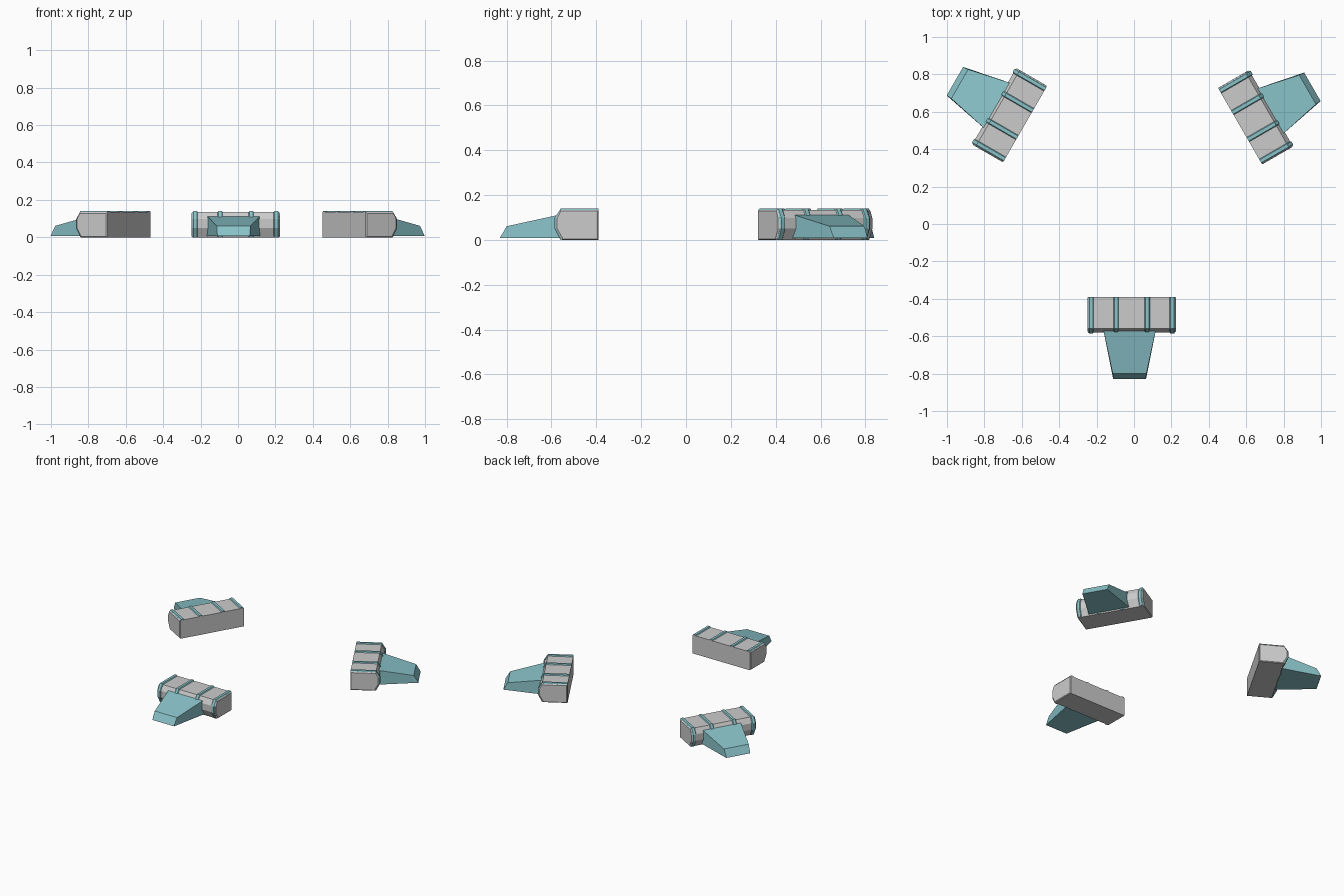
import bpy, math
from mathutils import Matrix

if "Cube" in bpy.data.objects:
    bpy.data.objects.remove(bpy.data.objects["Cube"])

teal = bpy.data.materials.new("teal")
teal.diffuse_color = (0.25, 0.54, 0.58, 1)
teal.use_nodes = True
teal.node_tree.nodes["Principled BSDF"].inputs["Base Color"].default_value = teal.diffuse_color


def profile(d, e=0.0):
    """Cross-section (y, z): d insets the top and outer side, e the back and base."""
    return [(0.098 - e, e), (0.098 - e, 0.14 - d), (-0.071, 0.14 - d),
            (-0.099 + d, 0.097), (-0.099 + d, 0.05), (-0.073 + d, e)]


def loft(name, sections, matrix, mat=None):
    """Join equal-sized rings of points into a closed solid."""
    n = len(sections[0])
    verts = [p for s in sections for p in s]
    faces = [tuple(range(n))[::-1],
             tuple(range(len(verts) - n, len(verts)))]
    for k in range(len(sections) - 1):
        for i in range(n):
            j = (i + 1) % n
            faces.append((k * n + i, k * n + j, k * n + n + j, k * n + n + i))
    me = bpy.data.meshes.new(name)
    me.from_pydata(verts, [], faces)
    me.update()
    ob = bpy.data.objects.new(name, me)
    bpy.context.collection.objects.link(ob)
    ob.matrix_world = matrix
    if mat:
        me.materials.append(mat)
    return ob


def ring(x, d, e=0.0):
    return [(x, y, z) for y, z in profile(d, e)]


def module(tag, x, y, degrees):
    m = Matrix.Translation((x, y, 0)) @ Matrix.Rotation(math.radians(degrees), 4, 'Z')

    # Long body with slightly chamfered end plates
    loft(tag + "_body", [ring(-0.236, 0.012, 0.005), ring(-0.231, 0.006),
                         ring(0.231, 0.006), ring(0.236, 0.012, 0.005)], m)

    # Raised bands over the top and outer side
    for i, c in enumerate((-0.217, -0.083, 0.083, 0.217)):
        loft(f"{tag}_band_{i + 1}",
             [ring(c - 0.0145, 0.007, 0.001), ring(c - 0.009, 0, 0.001),
              ring(c + 0.009, 0, 0.001), ring(c + 0.0145, 0.007, 0.001)], m, teal)

    # Tapered ramp with a steep lip at its tip
    def section(y, half_low, half_top, z):
        c = -0.011
        return [(c + half_low, y, 0.008), (c + half_top, y, z),
                (c - half_top, y, z), (c - half_low, y, 0.008)]
    loft(tag + "_ramp", [section(-0.07, 0.142, 0.142, 0.114),
                         section(-0.312, 0.094, 0.09, 0.061),
                         section(-0.342, 0.088, 0.087, 0.010)], m, teal)


# Three modules arranged around the centre, ramps facing outward
module("front", -0.0125, -0.4875, 0)
module("left", -0.667, 0.583, -120)
module("right", 0.652, 0.572, 120)
